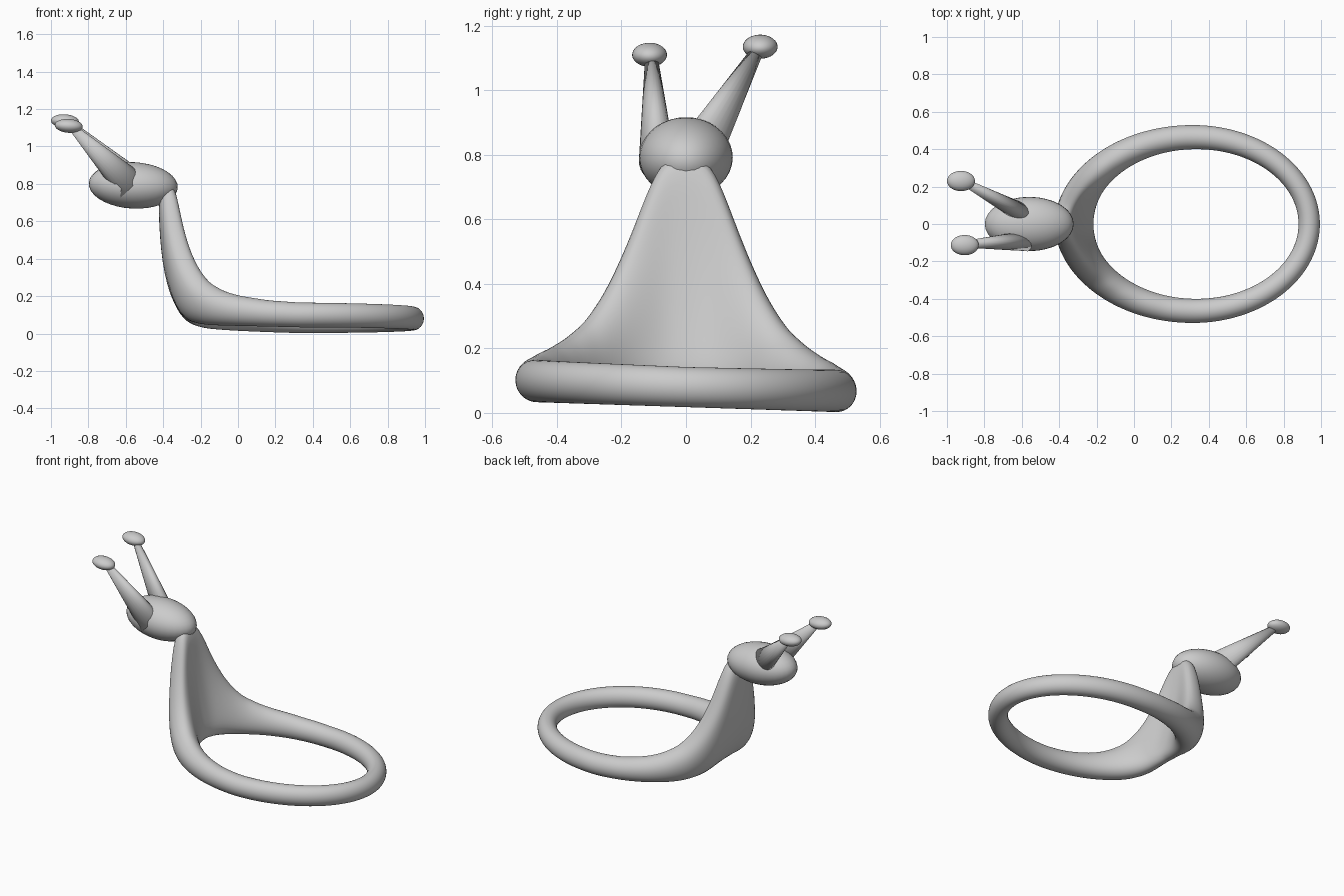
import bpy, bmesh, math
from mathutils import Vector

if "Cube" in bpy.data.objects:
    bpy.data.objects.remove(bpy.data.objects["Cube"])


def interp(table, t):
    for (a, va), (b, vb) in zip(table, table[1:]):
        if t <= b:
            return va + (vb - va) * (t - a) / (b - a)
    return table[-1][1]


def finish(name, bm):
    bmesh.ops.recalc_face_normals(bm, faces=bm.faces[:])
    for f in bm.faces:
        f.smooth = True
    me = bpy.data.meshes.new(name)
    bm.to_mesh(me)
    bm.free()
    ob = bpy.data.objects.new(name, me)
    bpy.context.collection.objects.link(ob)
    return ob


def ellipsoid(name, centre, radii, tilt=0.0):
    bm = bmesh.new()
    bmesh.ops.create_uvsphere(bm, u_segments=32, v_segments=18, radius=1)
    for v in bm.verts:
        v.co = Vector(v.co[i] * radii[i] for i in range(3))
    ob = finish(name, bm)
    ob.location = centre
    ob.rotation_euler.y = tilt
    return ob


def stalk(name, base, tip, width, depth, r2):
    # cone with an upright oval base and a round tip
    base, tip = Vector(base), Vector(tip)
    d = tip - base
    bm = bmesh.new()
    bmesh.ops.create_cone(bm, cap_ends=True, segments=24, radius1=1, radius2=r2, depth=d.length)
    for v in bm.verts:
        if v.co.z < 0:
            v.co.x *= width
            v.co.y *= depth
    ob = finish(name, bm)
    ob.location = (base + tip) / 2
    ob.rotation_mode = 'QUATERNION'
    ob.rotation_quaternion = d.to_track_quat('Z', 'Y')
    return ob


# body: oval ring whose left side is drawn up into a tapering neck
# tables run over degrees away from the neck
top = [(0, .80), (8.6, .775), (15, .655), (20, .55), (25.5, .45), (32, .35), (40, .275),
       (49, .225), (59, .192), (75, .163), (90, .15), (180, .142)]
bottom = [(0, .055), (40, .032), (90, .018), (180, .018)]
# neck cross-section: (0 inner .. 1 outer, height share)
neck = [(.25, 0), (.70, .13), (1.0, .42), (1.1, .86), (1.0, 1.02),
        (.62, 1.02), (.53, .78), (.34, .47), (.12, .22), (-.03, .07)]
tube = []
for k in range(10):
    a = -math.pi / 2 - .3 + k * math.tau / 10
    tube.append((.5 + .53 * math.cos(a), .5 + .535 * math.sin(a)))

bm = bmesh.new()
N = 72
rings = []
for i in range(N):
    ang = math.tau * i / N
    deg = abs(math.degrees(ang) - 180)
    h, b = interp(top, deg), interp(bottom, deg)
    w = max(0, min(1, (h - .15) / .63)) ** .8
    c, s = math.cos(ang), math.sin(ang)
    inner = Vector((.335 + .545 * c, .40 * s))
    outer = Vector((.315 + (.68 if c > 0 else .725) * c, .53 * s))
    loop = []
    for (u0, v0), (u1, v1) in zip(tube, neck):
        u, v = u0 + (u1 - u0) * w, v0 + (v1 - v0) * w
        p = inner.lerp(outer, u)
        loop.append(bm.verts.new((p.x, p.y, b + v * (h - b) - .033 * p.y)))
    rings.append(loop)
for i in range(N):
    A, B = rings[i], rings[(i + 1) % N]
    for k in range(10):
        m = (k + 1) % 10
        bm.faces.new((A[k], A[m], B[m], B[k]))
body = finish("ring_body_and_neck", bm)
sub = body.modifiers.new("smooth", 'SUBSURF')
sub.levels = sub.render_levels = 2

# head
ellipsoid("head", (-.56, 0, .792), (.238, .145, .124), math.radians(3))

# eye stalks and eyes
for side, base, tip, eye in (
        ("back", (-.565, .04, .80), (-.90, .22, 1.12), (-.925, .23, 1.135)),
        ("front", (-.57, -.09, .785), (-.885, -.107, 1.10), (-.905, -.113, 1.11))):
    stalk(side + "_eye_stalk", base, tip, .056, .09, .02)
    ellipsoid(side + "_eye", eye, (.075, .054, .037), math.radians(4))
